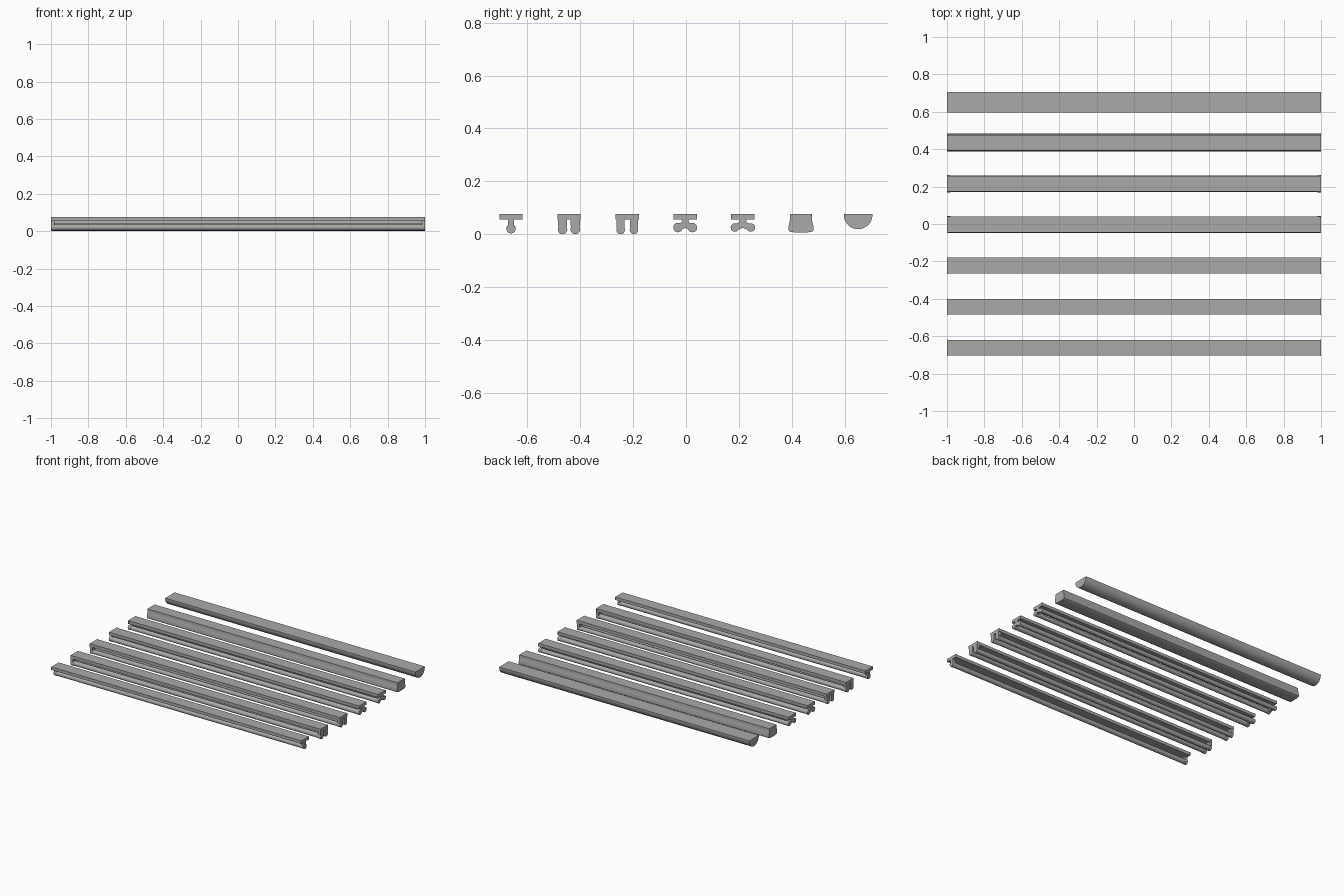
import bpy, bmesh, math

cube = bpy.data.objects.get("Cube")
if cube:
    bpy.data.objects.remove(cube)

grey = bpy.data.materials.new("matte_grey")
grey.use_nodes = True
colour = (0.4, 0.4, 0.4, 1)
grey.diffuse_color = colour
grey.node_tree.nodes["Principled BSDF"].inputs["Base Color"].default_value = colour

TOP, BASE = 0.077, 0.055   # housing top and underside
HALF = 0.042               # housing half width


def extrude(name, profile, x0, x1, y=0):
    """Sweep a (y, z) outline along x and close both ends."""
    bm = bmesh.new()
    face = bm.faces.new([bm.verts.new((x0, y + p, z)) for p, z in profile])
    moved = bmesh.ops.extrude_face_region(bm, geom=[face])["geom"]
    verts = [v for v in moved if isinstance(v, bmesh.types.BMVert)]
    bmesh.ops.translate(bm, verts=verts, vec=(x1 - x0, 0, 0))
    bmesh.ops.recalc_face_normals(bm, faces=bm.faces)
    mesh = bpy.data.meshes.new(name)
    bm.to_mesh(mesh)
    bm.free()
    mesh.materials.append(grey)
    obj = bpy.data.objects.new(name, mesh)
    bpy.context.collection.objects.link(obj)
    bpy.ops.object.select_all(action='DESELECT')
    obj.select_set(True)
    bpy.context.view_layer.objects.active = obj
    bpy.ops.object.shade_smooth_by_angle(angle=math.radians(35))
    return obj


def box(y0, y1, z0, z1):
    return [(y0, z0), (y1, z0), (y1, z1), (y0, z1)]


def arc(cy, cz, r, start, end, steps):
    angles = [math.radians(start + (end - start) * i / steps) for i in range(steps + 1)]
    return [(cy + r * math.cos(a), cz + r * math.sin(a)) for a in angles]


def circle(cy, cz, r):
    return arc(cy, cz, r, 0, 360, 20)[:-1]


def at_ends(name, profile, y, thick=0.02):
    extrude("left_" + name, profile, 1 - thick, 1, y)
    extrude("right_" + name, profile, -1, -1 + thick, y)


def housing(name, y):
    extrude(name + "_housing", box(-HALF, HALF, BASE, TOP), -0.995, 0.995, y)
    at_ends(name + "_end_plate", box(-HALF - 0.002, HALF + 0.002, BASE, TOP), y, 0.006)


def tube(name, y, cy, cz, r):
    extrude(name + "_tube", circle(cy, cz, r), -0.98, 0.98, y)


def upright_socket(name, y, cy, cz, r, neck):
    # Rounded foot with a straight neck reaching the housing
    outline = [(cy - neck, BASE), (cy - neck, cz + r * 0.6)]
    outline += arc(cy, cz, r, 145, 395, 14)
    outline += [(cy + neck, cz + r * 0.6), (cy + neck, BASE)]
    at_ends(name + "_socket", outline, y)


# Single tube batten
housing("single", -0.662)
tube("single", -0.662, 0, 0.021, 0.017)
upright_socket("single", -0.662, 0, 0.021, 0.018, 0.012)

# Twin battens with upright sockets, thick and thin tubes
for name, y, offset, r in (("thick_twin", -0.443, 0.024, 0.018),
                           ("thin_twin", -0.222, 0.025, 0.016)):
    housing(name, y)
    for side in (-1, 1):
        part = name + ("_back" if side > 0 else "_front")
        tube(part, y, side * offset, r + 0.001, r - 0.001)
        upright_socket(part, y, side * offset, r, r, r * 0.95)

# Twin battens with splayed sockets
for name, y, offset, r in (("thick_splayed", -0.003, 0.027, 0.018),
                           ("thin_splayed", 0.215, 0.030, 0.016)):
    housing(name, y)
    bracket = [(-0.014, BASE), (-0.012, 0.046), (-offset - 0.004, 0.036),
               (-offset, 0.012), (0, 0.024), (offset, 0.012),
               (offset + 0.004, 0.036), (0.012, 0.046), (0.014, BASE)]
    at_ends(name + "_bracket", bracket, y)
    for side in (-1, 1):
        part = name + ("_back" if side > 0 else "_front")
        tube(part, y, side * offset, 0.025, r - 0.001)
        at_ends(part + "_socket", circle(side * offset, 0.025, r), y)

# Wrapped batten with a flared cover
half = [(0.041, TOP), (0.041, 0.054), (0.043, 0.048), (0.048, 0.024),
        (0.047, 0.014), (0.041, 0.009), (0.020, 0.006)]
wrap = half + [(-p, z) for p, z in reversed(half)]
extrude("wrapped_cover", wrap, -0.994, 0.994, 0.435)
at_ends("wrapped_end_plate", wrap, 0.435, 0.006)

# Half-round batten
round_half = [(0.054, TOP)] + arc(0, 0.073, 0.054, 0, -180, 24) + [(-0.054, TOP)]
extrude("half_round_cover", round_half, -0.985, 0.985, 0.651)
at_ends("half_round_end_plate", round_half, 0.651, 0.015)
